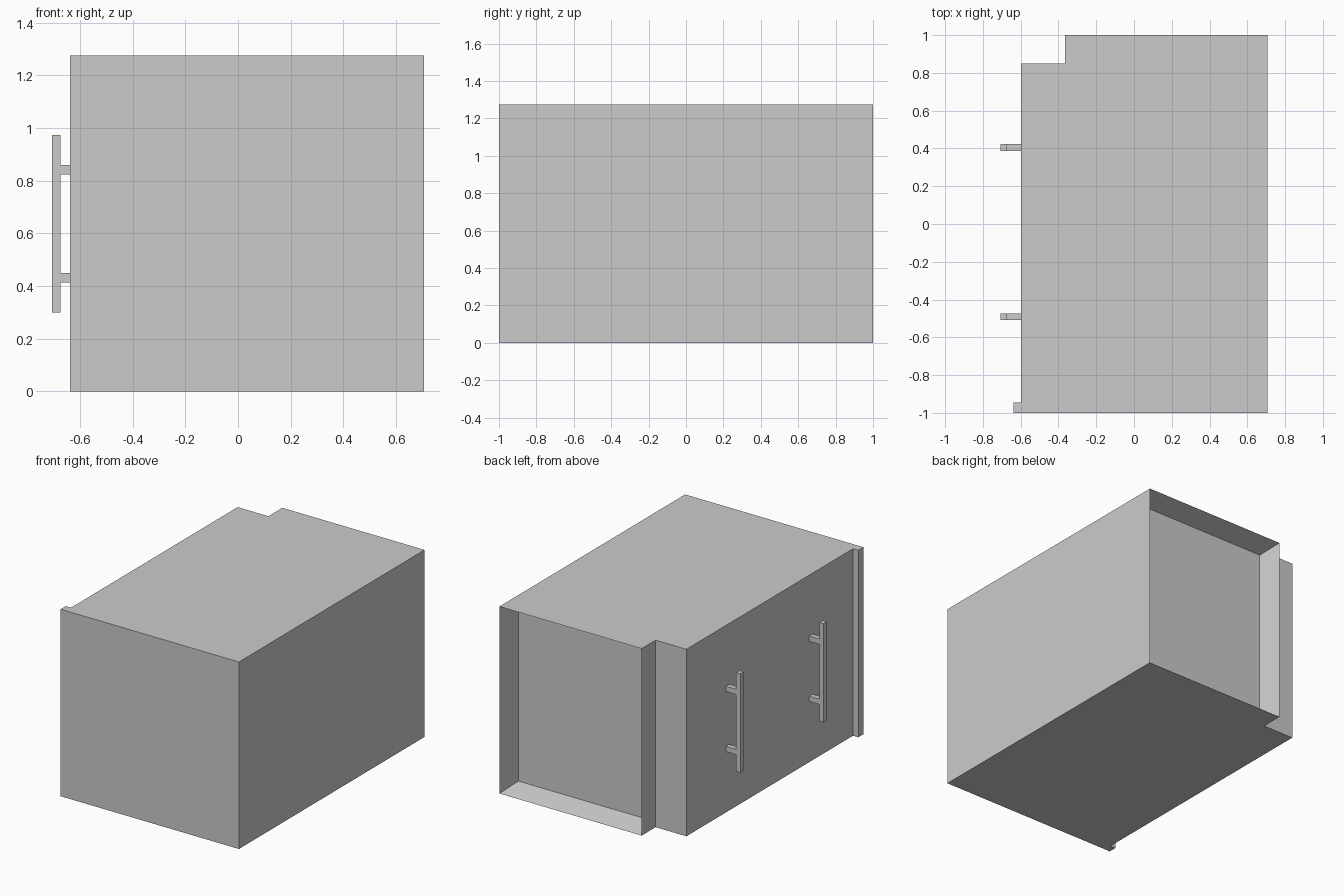
import bpy, bmesh
from mathutils import Vector

if "Cube" in bpy.data.objects:
    bpy.data.objects.remove(bpy.data.objects["Cube"])

HEIGHT = 1.275
DOOR_X = -0.598


def finish(name, bm):
    bmesh.ops.recalc_face_normals(bm, faces=bm.faces)
    mesh = bpy.data.meshes.new(name)
    bm.to_mesh(mesh)
    bm.free()
    obj = bpy.data.objects.new(name, mesh)
    bpy.context.collection.objects.link(obj)
    return obj


def add_box(bm, lo, hi):
    lo, hi = Vector(lo), Vector(hi)
    verts = bmesh.ops.create_cube(bm, size=1)["verts"]
    for v in verts:
        v.co = (lo + hi) / 2 + v.co * (hi - lo)


# Cabinet body: plan outline with the front lip and the stepped back, extruded up
outline = [(-0.638, -1), (0.707, -1), (0.707, 1), (-0.366, 1),
           (-0.366, 0.85), (DOOR_X, 0.85), (DOOR_X, -0.945), (-0.638, -0.945)]
bm = bmesh.new()
base = bm.faces.new([bm.verts.new((x, y, 0)) for x, y in outline])
top = bmesh.ops.extrude_face_region(bm, geom=[base], use_keep_orig=True)["geom"]
bmesh.ops.translate(bm, vec=(0, 0, HEIGHT),
                    verts=[g for g in top if isinstance(g, bmesh.types.BMVert)])
bmesh.ops.recalc_face_normals(bm, faces=bm.faces)

# Recessed back panel inside a thin frame
back = max(bm.faces, key=lambda f: f.calc_center_median().y)
bmesh.ops.inset_individual(bm, faces=[back], thickness=0.053)
bmesh.ops.translate(bm, vec=(0, -0.15, 0), verts=back.verts)
finish("cabinet_body", bm)

# Door handles: an upright bar on two short posts
for name, y in (("front_handle", -0.491), ("rear_handle", 0.405)):
    bm = bmesh.new()
    y0, y1 = y - 0.018, y + 0.018
    add_box(bm, (-0.707, y0, 0.30), (-0.675, y1, 0.974))
    for z in (0.432, 0.842):
        add_box(bm, (-0.675, y0, z - 0.018), (DOOR_X, y1, z + 0.018))
    finish(name, bm)
